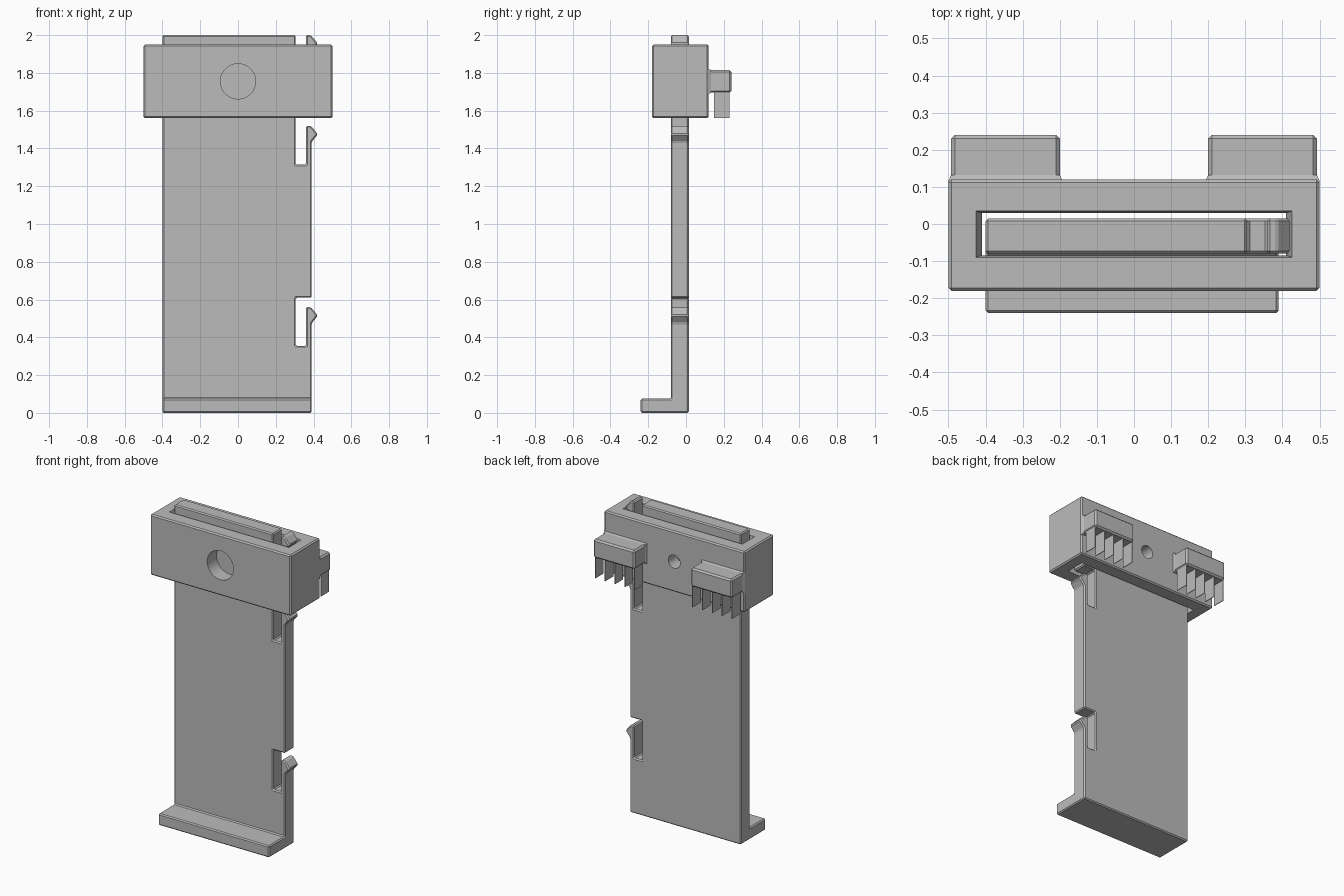
import bpy
import bmesh
from mathutils import Matrix, Vector

cube = bpy.data.objects.get("Cube")
if cube:
    bpy.data.objects.remove(cube, do_unlink=True)

# Single plain plastic colour
grey = bpy.data.materials.new("plain grey")
grey.use_nodes = True
colour = (0.5, 0.5, 0.5, 1)
grey.diffuse_color = colour
grey.node_tree.nodes["Principled BSDF"].inputs["Base Color"].default_value = colour


def finish(name, bm, helper=False):
    bmesh.ops.recalc_face_normals(bm, faces=bm.faces)
    mesh = bpy.data.meshes.new(name)
    bm.to_mesh(mesh)
    bm.free()
    mesh.materials.append(grey)
    obj = bpy.data.objects.new(name, mesh)
    bpy.context.collection.objects.link(obj)
    if helper:
        obj.hide_render = True
        obj.hide_viewport = True
    return obj


def box(name, lo, hi, helper=False, flare=None):
    """Box between two corners; flare = (axis, side, growth) widens one end."""
    lo, hi = Vector(lo), Vector(hi)
    bm = bmesh.new()
    bmesh.ops.create_cube(bm, size=1)
    for v in bm.verts:
        sign = [1 if c > 0 else -1 for c in v.co]
        v.co = [hi[i] if sign[i] > 0 else lo[i] for i in range(3)]
        if flare and sign[flare[0]] == flare[1]:
            for i in range(3):
                v.co[i] += sign[i] * flare[2][i]
    return finish(name, bm, helper)


def bevel(obj, width, segments=1):
    mod = obj.modifiers.new("edge_bevel", 'BEVEL')
    mod.width = width
    mod.segments = segments
    mod.limit_method = 'ANGLE'


def boolean(obj, other, operation):
    mod = obj.modifiers.new(other.name, 'BOOLEAN')
    mod.operation = operation
    mod.solver = 'EXACT'
    mod.object = other


def hole(name, radius, y0, y1, z):
    bm = bmesh.new()
    turn = Matrix.Translation((0, (y0 + y1) / 2, z)) @ Matrix.Rotation(1.5708, 4, 'X')
    bmesh.ops.create_cone(bm, cap_ends=True, segments=64, radius1=radius,
                          radius2=radius, depth=y1 - y0, matrix=turn)
    return finish(name, bm, True)


# Sliding plate with three snap hooks along its left edge
profile = [(-0.4, 0), (0.39, 0)]
for top in (0.56, 1.52, 2.0):
    profile += [(0.39, top - 0.085), (0.423, top - 0.045), (0.39, top - 0.005),
                (0.38, top), (0.36, top), (0.36, top - 0.205), (0.305, top - 0.205)]
    if top < 2:
        profile += [(0.305, top + 0.05), (0.39, top + 0.05)]
profile += [(0.305, 2), (-0.4, 2)]

bm = bmesh.new()
face = bm.faces.new([bm.verts.new((x, -0.08, z)) for x, z in profile])
extruded = bmesh.ops.extrude_face_region(bm, geom=[face])
for v in extruded["geom"]:
    if isinstance(v, bmesh.types.BMVert):
        v.co.y = 0.015
plate = finish("sliding_plate", bm)

# Foot ledge merged into the plate
foot = box("foot_ledge_helper", (-0.4, -0.24, 0), (0.39, -0.02, 0.075), helper=True)
boolean(plate, foot, 'UNION')
bevel(plate, 0.007)

# Sleeve around the plate, with flared slot and stepped screw hole
sleeve = box("sleeve", (-0.5, -0.18, 1.56), (0.5, 0.12, 1.95))
bevel(sleeve, 0.008)
slot = box("slot_cutter", (-0.41, -0.085, 1.5), (0.41, 0.03, 2.05), helper=True)
boolean(sleeve, slot, 'DIFFERENCE')
for name, z0, z1, side in (("top", 1.89, 1.952, 1), ("bottom", 1.558, 1.62, -1)):
    mouth = box(name + "_mouth_cutter", (-0.409, -0.084, z0), (0.409, 0.029, z1),
                helper=True, flare=(2, side, (0.017, 0.006, 0)))
    boolean(sleeve, mouth, 'DIFFERENCE')
boolean(sleeve, hole("front_hole_cutter", 0.093, -0.25, -0.05, 1.755), 'DIFFERENCE')
boolean(sleeve, hole("back_hole_cutter", 0.042, 0, 0.2, 1.755), 'DIFFERENCE')

# Rear brackets, each with a flared root and five thin hanging fins
for side, start in (("left", 0.2), ("right", -0.493)):
    end = start + 0.293
    bracket = box(side + "_bracket", (start, 0.11, 1.695), (end, 0.24, 1.815))
    bevel(bracket, 0.01)
    box(side + "_bracket_root", (start, 0.115, 1.695), (end, 0.132, 1.815),
        flare=(1, -1, (0.008, 0, 0.008)))
    for i in range(5):
        x = start + 0.006 + i * 0.07
        box(f"{side}_fin_{i + 1}", (x - 0.002, 0.147, 1.56), (x + 0.002, 0.23, 1.7))
